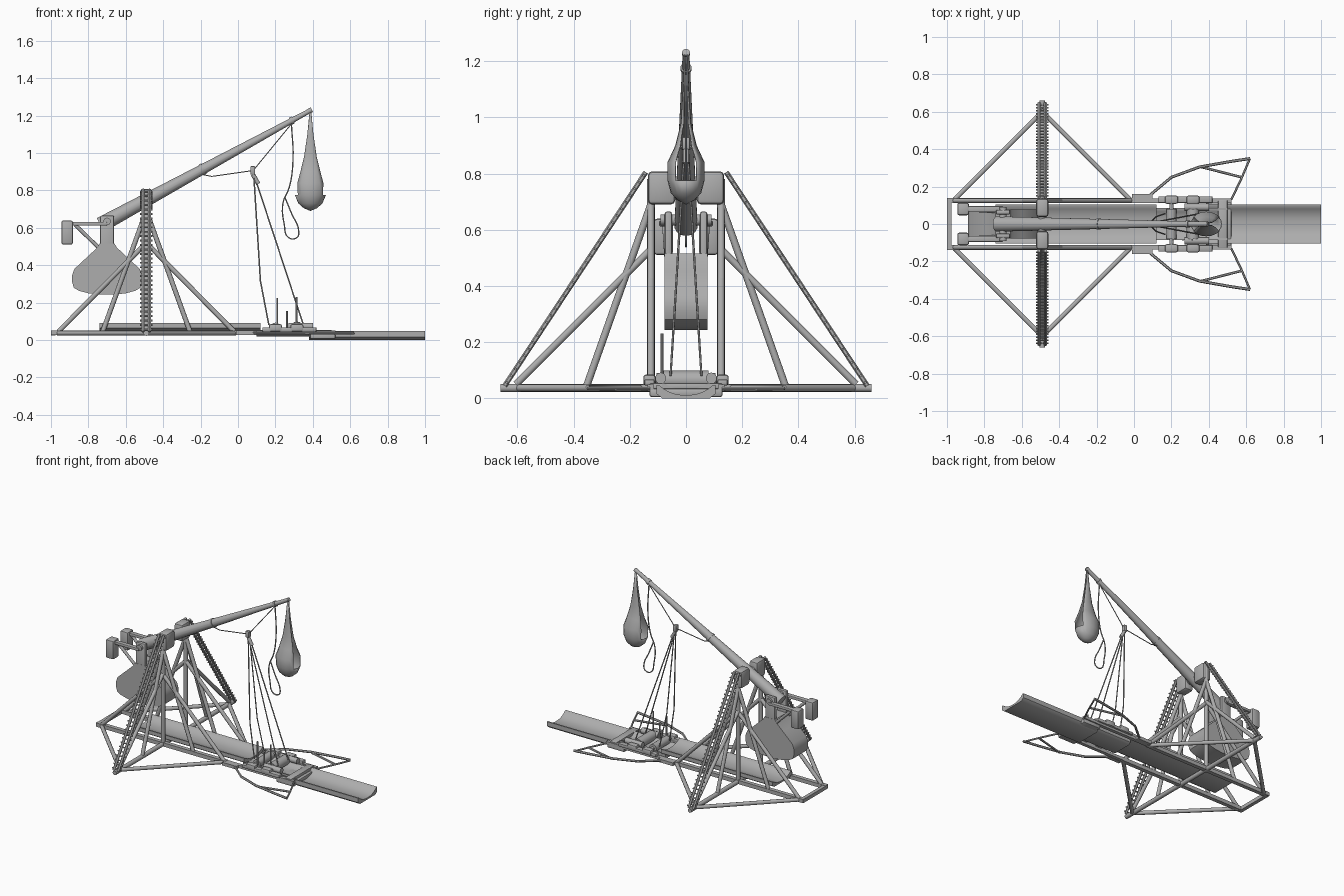
import bpy, bmesh, math
from mathutils import Vector

cube = bpy.data.objects.get("Cube")
if cube:
    bpy.data.objects.remove(cube, do_unlink=True)

GREY = (0.42, 0.42, 0.42, 1)
mat = bpy.data.materials.new("weathered_grey")
mat.use_nodes = True
mat.diffuse_color = GREY
mat.node_tree.nodes["Principled BSDF"].inputs["Base Color"].default_value = GREY


def finish(name, bm):
    bmesh.ops.recalc_face_normals(bm, faces=bm.faces)
    me = bpy.data.meshes.new(name)
    bm.to_mesh(me)
    bm.free()
    ob = bpy.data.objects.new(name, me)
    bpy.context.collection.objects.link(ob)
    me.materials.append(mat)
    bpy.ops.object.select_all(action='DESELECT')
    ob.select_set(True)
    bpy.context.view_layer.objects.active = ob
    bpy.ops.object.shade_smooth_by_angle(angle=math.radians(42))
    return ob


def add_rod(bm, a, b, r1, r2=None, sides=10):
    a, b = Vector(a), Vector(b)
    d = b - a
    new = bmesh.ops.create_cone(bm, cap_ends=True, segments=sides, radius1=r1,
                                radius2=r1 if r2 is None else r2, depth=d.length)["verts"]
    bmesh.ops.rotate(bm, verts=new, matrix=d.to_track_quat('Z', 'Y').to_matrix())
    bmesh.ops.translate(bm, verts=new, vec=(a + b) / 2)


def rod(name, a, b, r1, r2=None, sides=10):
    bm = bmesh.new()
    add_rod(bm, a, b, r1, r2, sides)
    return finish(name, bm)


def box(name, lo, hi, bevel=0.0):
    bm = bmesh.new()
    bmesh.ops.create_cube(bm, size=1)
    for v in bm.verts:
        v.co = Vector([l + (c + 0.5) * (h - l) for l, h, c in zip(lo, hi, v.co)])
    if bevel:
        bmesh.ops.bevel(bm, geom=bm.edges[:], offset=bevel, segments=2, affect='EDGES', profile=0.5)
    return finish(name, bm)


def rope(name, pts, r, smooth_path=False):
    cu = bpy.data.curves.new(name + "_path", 'CURVE')
    cu.dimensions = '3D'
    cu.bevel_depth, cu.bevel_resolution, cu.resolution_u = r, 1, 5
    cu.use_fill_caps = True
    sp = cu.splines.new('BEZIER')
    sp.bezier_points.add(len(pts) - 1)
    for p, co in zip(sp.bezier_points, pts):
        p.co = co
        p.handle_left_type = p.handle_right_type = 'AUTO' if smooth_path else 'VECTOR'
    tmp = bpy.data.objects.new(name + "_path", cu)
    bpy.context.collection.objects.link(tmp)
    bpy.context.view_layer.update()
    me = bpy.data.meshes.new_from_object(tmp.evaluated_get(bpy.context.evaluated_depsgraph_get()))
    bm = bmesh.new()
    bm.from_mesh(me)
    bpy.data.objects.remove(tmp)
    bpy.data.meshes.remove(me)
    return finish(name, bm)


def extrude(name, pts, vec):
    bm = bmesh.new()
    f = bm.faces.new([bm.verts.new(p) for p in pts])
    new = bmesh.ops.extrude_face_region(bm, geom=[f], use_keep_orig=True)["geom"]
    bmesh.ops.translate(bm, verts=[g for g in new if isinstance(g, bmesh.types.BMVert)], vec=vec)
    return finish(name, bm)


def trough(name, x0, x1, z0, half, depth):
    # channel with a hollow floor, solid lips and chamfered underside
    n = 12
    hollow = [(half * 0.92 * (2 * i / n - 1), z0 + 0.012 + (depth - 0.012) * abs(2 * i / n - 1) ** 2.5)
              for i in range(n + 1)]
    under = [(half, z0 + depth), (half, z0 + depth * 0.35), (half * 0.8, z0)]
    outline = hollow + under + [(-y, z) for y, z in reversed(under)]
    extrude(name, [(x0, y, z) for y, z in outline], (x1 - x0, 0, 0))


PX = -0.49     # tower centre
AX = -0.70     # counterweight pivot

# ground frame
rod("tower_sill", (PX, -0.66, 0.037), (PX, 0.66, 0.037), 0.015)
box("rear_sill", (-1.0, -0.13, 0.025), (-0.975, 0.13, 0.05))
for s, side in ((1, "left"), (-1, "right")):
    y = 0.125 * s
    box(side + "_ground_rail", (-1.0, y - 0.014, 0.026), (0.0, y + 0.014, 0.052))
    box(side + "_front_rail", (0.0, y - 0.012, 0.03), (0.52, y + 0.012, 0.05))
    box(side + "_rail_joint", (-0.01, 0.147 * s - 0.013, 0.028), (0.1, 0.147 * s + 0.013, 0.05))

    # tower post, bearing and sideways braces
    rod(side + "_post", (PX, y, 0.04), (PX, y, 0.78), 0.014)
    box(side + "_bearing", (PX - 0.033, 0.087 * s - 0.049, 0.69), (PX + 0.033, 0.087 * s + 0.049, 0.808), 0.016)
    rod(side + "_side_brace", (PX, 0.605 * s, 0.05), (PX, y, 0.53), 0.013)
    rod(side + "_side_strut", (PX, 0.355 * s, 0.04), (PX, y, 0.69), 0.013)

    # braces fore and aft of the tower
    for d, end in ((-1, "rear"), (1, "front")):
        rod(f"{side}_{end}_ground_brace", (PX, 0.6 * s, 0.037), (PX + 0.475 * d, y, 0.037), 0.013)
        rod(f"{side}_{end}_frame_brace", (PX + 0.47 * d, y, 0.045), (PX, y, 0.52), 0.013)
        rod(f"{side}_{end}_tall_strut", (PX + 0.235 * d, y, 0.04), (PX, y, 0.69), 0.013)

    # climbing ladder on the sloped side
    bm = bmesh.new()
    foot, head = Vector((PX, 0.645 * s, 0.045)), Vector((PX, 0.143 * s, 0.805))
    for dx in (-0.017, 0.017):
        off = Vector((dx, 0, 0))
        add_rod(bm, foot + off, head + off, 0.009, sides=6)
    for i in range(32):
        p = foot.lerp(head, (i + 0.5) / 32)
        add_rod(bm, p - Vector((0.034, 0, 0)), p + Vector((0.034, 0, 0)), 0.005, sides=6)
    finish(side + "_ladder", bm)

    # hanger plate and small weight with its support bars
    box(side + "_hanger", (AX - 0.038, 0.063 * s - 0.013, 0.40), (AX + 0.038, 0.063 * s + 0.013, 0.665), 0.008)
    box(side + "_small_weight", (-0.945, 0.08 * s - 0.034, 0.51), (-0.882, 0.08 * s + 0.034, 0.64), 0.012)
    box(side + "_weight_bar", (-0.9, 0.08 * s - 0.016, 0.612), (AX, 0.08 * s + 0.016, 0.632), 0.005)
    rod(side + "_weight_brace", (-0.87, 0.075 * s, 0.615), (-0.73, 0.066 * s, 0.48), 0.01)

rod("main_axle", (PX, -0.1, 0.75), (PX, 0.1, 0.75), 0.022)
rod("hanger_axle", (AX, -0.09, 0.635), (AX, 0.09, 0.635), 0.02)

# counterweight bucket
half = [(0.04, 0.515), (0.052, 0.495), (0.1, 0.45), (0.175, 0.38), (0.187, 0.345), (0.187, 0.31),
        (0.178, 0.28), (0.15, 0.263), (0.1, 0.25), (0.04, 0.243)]
outline = half + [(-x, z) for x, z in reversed(half)]
extrude("counterweight", [(AX + x, -0.077, z) for x, z in outline], (0, 0.154, 0))

# throwing arm with bands
tail, tip = Vector((-0.735, 0, 0.615)), Vector((0.395, 0, 1.232))
rod("throwing_arm", tail, tip, 0.042, 0.012, 14)
axis = (tip - tail).normalized()
for name, t, r in (("middle_band", 0.483, 0.031), ("upper_band", 0.905, 0.02), ("tip_band", 0.992, 0.014)):
    p = tail.lerp(tip, t)
    rod(name, p - axis * 0.008, p + axis * 0.008, r, sides=14)

# sling pouch: a hanging teardrop with slots fore and aft
rings = [(1.22, 0.006, 0.006), (1.1, 0.02, 0.011), (0.98, 0.042, 0.018), (0.9, 0.066, 0.038),
         (0.84, 0.086, 0.066), (0.775, 0.083, 0.066), (0.73, 0.064, 0.054), (0.705, 0.035, 0.03)]
N = 20
bm = bmesh.new()
loops = [[bm.verts.new((0.387 + wx * math.cos(2 * math.pi * i / N), wy * math.sin(2 * math.pi * i / N), z))
          for i in range(N)] for z, wx, wy in rings]
base = bm.verts.new((0.387, 0, 0.69))
for k, (a, b) in enumerate(zip(loops, loops[1:])):
    for i in range(N):
        slot = abs(math.cos(2 * math.pi * (i + 0.5) / N)) > 0.85
        if k > 4 or not slot:
            bm.faces.new((a[i], a[(i + 1) % N], b[(i + 1) % N], b[i]))
for i in range(N):
    bm.faces.new((loops[-1][i], loops[-1][(i + 1) % N], base))
pouch = finish("sling_pouch", bm)
pouch.modifiers.new("cloth_thickness", 'SOLIDIFY').thickness = 0.004

# loose sling rope ending in a loop
rope("loose_rope", [(0.285, 0, 1.165), (0.294, 0, 0.96), (0.275, 0, 0.82), (0.24, 0, 0.73), (0.247, 0, 0.62),
                    (0.27, 0, 0.548), (0.315, 0, 0.548), (0.325, 0, 0.58), (0.285, 0, 0.68),
                    (0.252, 0, 0.76)], 0.004, True)

# hauling tackle
rope("sagging_rope", [(-0.19, 0, 0.885), (-0.14, 0, 0.875), (0.07, 0, 0.905)], 0.003)
rope("upper_rope", [(0.08, 0, 0.905), (0.285, 0, 1.155)], 0.003)
box("upper_pulley", (0.066, -0.014, 0.885), (0.092, 0.014, 0.93), 0.005)
rod("lower_pulley", (0.08, 0, 0.885), (0.108, 0, 0.835), 0.012)
for s, side in ((1, "left"), (-1, "right")):
    rope(side + "_rear_haul", [(0.085, 0.008 * s, 0.87), (0.12, 0.04 * s, 0.315), (0.165, 0.055 * s, 0.08)], 0.004)
    rope(side + "_front_haul", [(0.1, 0.008 * s, 0.84), (0.35, 0.055 * s, 0.08)], 0.004)

# channels the load slides in
trough("rear_trough", -0.74, 0.12, 0.05, 0.105, 0.04)
trough("middle_trough", 0.1, 0.5, 0.02, 0.085, 0.035)
trough("front_trough", 0.38, 1.0, 0.0, 0.105, 0.048)

# winch deck
box("front_cross_beam", (0.45, -0.13, 0.03), (0.5, 0.13, 0.055), 0.006)
box("trough_bracket", (0.385, -0.13, 0.005), (0.52, 0.13, 0.035), 0.008)
for x, r, name in ((0.2, 0.028, "rear"), (0.315, 0.034, "front")):
    rod(name + "_drum", (x, -0.08, 0.065), (x, 0.08, 0.065), r, sides=14)
    rod(name + "_drum_shaft", (x, -0.15, 0.065), (x, 0.15, 0.065), 0.012)
for s, side in ((1, "left"), (-1, "right")):
    box(side + "_winch_rail", (0.13, 0.13 * s - 0.018, 0.045), (0.42, 0.13 * s + 0.018, 0.068), 0.006)
    for x in (0.2, 0.315):
        box(f"{side}_shaft_block", (x - 0.035, 0.13 * s - 0.022, 0.045), (x + 0.035, 0.13 * s + 0.022, 0.085), 0.01)
    rod(side + "_front_roller", (0.27, 0.09 * s, 0.072), (0.4, 0.09 * s, 0.072), 0.02)

    # side bows with strings
    rope(side + "_bow", [(0.08, 0.15 * s, 0.04), (0.14, 0.2 * s, 0.04), (0.2, 0.25 * s, 0.04), (0.35, 0.305 * s, 0.04),
                         (0.52, 0.335 * s, 0.04), (0.62, 0.35 * s, 0.04)], 0.008)
    rope(side + "_bow_string", [(0.62, 0.35 * s, 0.035), (0.575, 0.245 * s, 0.035), (0.52, 0.13 * s, 0.035)], 0.006)
    rope(side + "_bow_stay", [(0.36, 0.305 * s, 0.035), (0.575, 0.25 * s, 0.035)], 0.007)

# winch handles
for x, z0, z1 in ((0.21, 0.06, 0.225), (0.262, 0.05, 0.155), (0.312, 0.06, 0.23)):
    rod("winch_handle", (x, -0.085, z0), (x, -0.085, z1), 0.005, sides=8)
